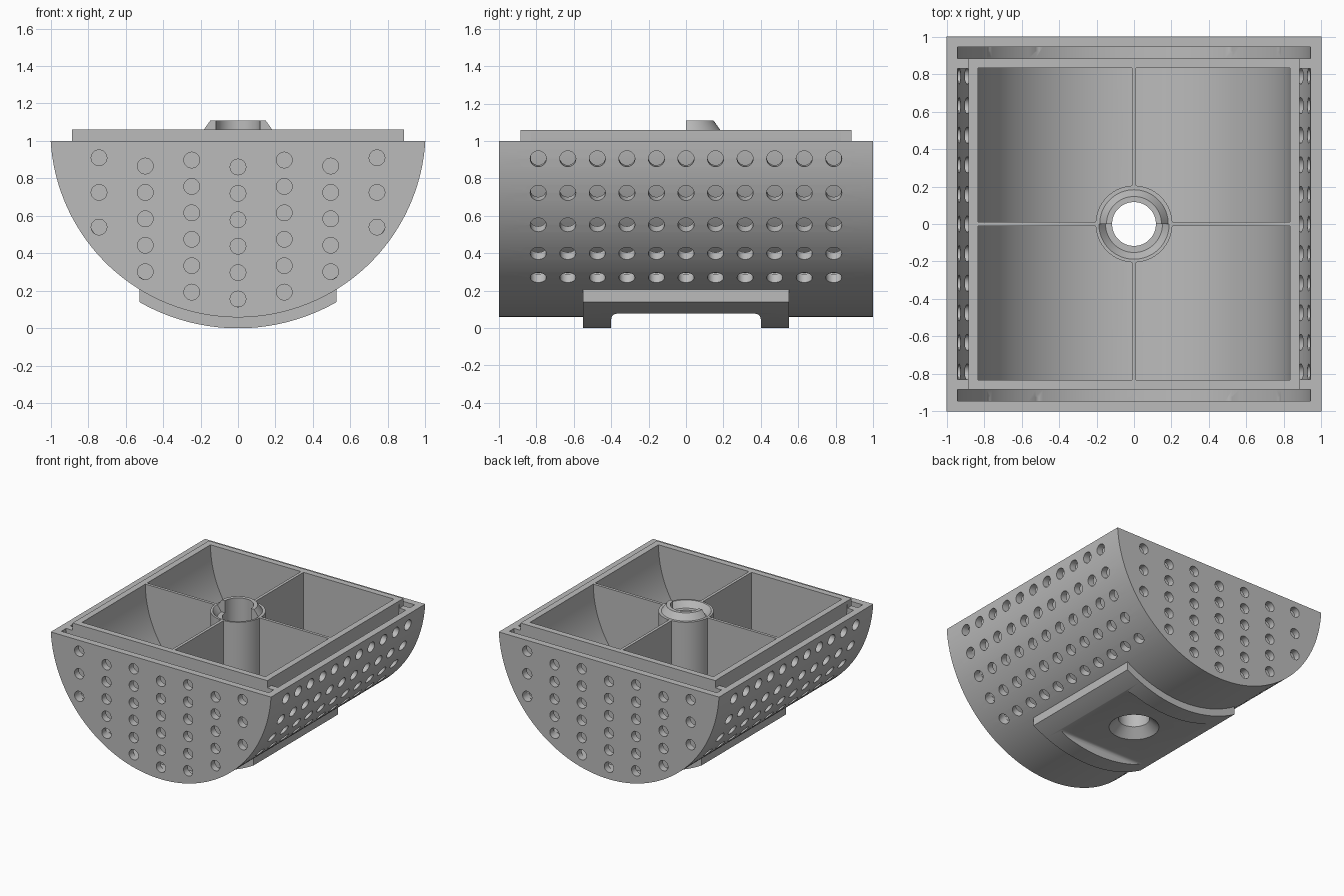
import bpy
import bmesh
from math import sin, cos, pi, radians, asin
from mathutils import Matrix, Vector

AXIS_Z = 1.06      # height of the axis shared by all curved surfaces
TOP = 1.3          # cutters reach above the rim

cube = bpy.data.objects.get("Cube")
if cube:
    bpy.data.objects.remove(cube, do_unlink=True)

grey = bpy.data.materials.new("plain_grey")
grey.use_nodes = True
colour = (0.5, 0.5, 0.5, 1)
grey.diffuse_color = colour
grey.node_tree.nodes["Principled BSDF"].inputs["Base Color"].default_value = colour


def arc(radius, start, end, steps=64):
    """Points (x, z) on a circle round the axis; 0 is +x, 90 degrees is down."""
    angles = [radians(start + (end - start) * i / steps) for i in range(steps + 1)]
    return [(radius * cos(a), AXIS_Z - radius * sin(a)) for a in angles]


def prism(bm, profile, low, high, along="y"):
    """Extrude a profile of (side, z) points along x or y."""
    def place(p, d):
        return (p[0], d, p[1]) if along == "y" else (d, p[0], p[1])
    ends = [[bm.verts.new(place(p, d)) for p in profile] for d in (low, high)]
    n = len(profile)
    bm.faces.new(ends[0])
    bm.faces.new(ends[1][::-1])
    for i in range(n):
        j = (i + 1) % n
        bm.faces.new((ends[0][i], ends[1][i], ends[1][j], ends[0][j]))


def box(bm, x, y, z):
    prism(bm, [(x[0], z[0]), (x[1], z[0]), (x[1], z[1]), (x[0], z[1])], *y)


def half_lathe(bm, profile, start, steps=32):
    """Turn a closed (radius, z) profile half way round z."""
    rings = []
    for i in range(steps + 1):
        a = start + pi * i / steps
        rings.append([bm.verts.new((r * cos(a), r * sin(a), z)) for r, z in profile])
    n = len(profile)
    for a, b in zip(rings, rings[1:]):
        for i in range(n):
            j = (i + 1) % n
            bm.faces.new((a[i], b[i], b[j], a[j]))
    bm.faces.new(rings[0])
    bm.faces.new(rings[-1][::-1])


def peg(bm, centre, direction, r1, r2, depth, sides=24):
    turn = Vector(direction).to_track_quat("Z", "Y").to_matrix().to_4x4()
    bmesh.ops.create_cone(bm, cap_ends=True, segments=sides, radius1=r1, radius2=r2,
                          depth=depth, matrix=Matrix.Translation(centre) @ turn)


def finish(name, bm):
    bmesh.ops.recalc_face_normals(bm, faces=bm.faces)
    mesh = bpy.data.meshes.new(name)
    bm.to_mesh(mesh)
    bm.free()
    mesh.materials.append(grey)
    obj = bpy.data.objects.new(name, mesh)
    bpy.context.collection.objects.link(obj)
    return obj


def select(obj):
    bpy.ops.object.select_all(action="DESELECT")
    obj.select_set(True)
    bpy.context.view_layer.objects.active = obj


def combine(target, bm, operation="DIFFERENCE"):
    tool = finish("cutter", bm)
    tool.hide_render = True
    mod = target.modifiers.new("combine", "BOOLEAN")
    mod.operation = operation
    mod.solver = "EXACT"
    mod.object = tool
    select(target)
    bpy.ops.object.modifier_apply(modifier=mod.name)
    bpy.data.objects.remove(tool, do_unlink=True)


def smooth(obj):
    select(obj)
    bpy.ops.object.shade_smooth_by_angle(angle=radians(30))


# Half-round body, flat at the rim
R = 1.002
tilt = asin(0.06 / R) * 180 / pi
bm = bmesh.new()
prism(bm, arc(R, tilt, 180 - tilt), -1, 1)
body = finish("body", bm)

# Raised lip on the rim
bm = bmesh.new()
box(bm, (-0.885, 0.885), (-0.885, 0.885), (0.9, AXIS_Z))
combine(body, bm, "UNION")

# Curved foot pad underneath
half = asin(0.525 / 1.06) * 180 / pi
bm = bmesh.new()
prism(bm, arc(1.06, 90 - half, 90 + half, 32) + [(-0.525, 0.208), (0.525, 0.208)], -0.55, 0.55)
combine(body, bm, "UNION")

# Main cavity, end slots, curved side slots and the pocket in the foot
bm = bmesh.new()
prism(bm, arc(0.833, 0, 180) + [(-0.833, TOP), (0.833, TOP)], -0.833, 0.833)
for low, high in ((-0.945, -0.884), (0.884, 0.945)):
    prism(bm, arc(0.945, 0, 180) + [(-0.945, TOP), (0.945, TOP)], low, high)
side_slot = arc(0.945, 0, 60, 24) + arc(0.884, 60, 0, 24) + [(0.884, TOP), (0.945, TOP)]
for side in (-1, 1):
    prism(bm, [(side * x, z) for x, z in side_slot], -0.83, 0.83)
corner = [(0.37 + 0.03 * cos(a), 0.047 + 0.03 * sin(a)) for a in [pi * i / 12 for i in range(7)]]
pocket = [(0.4, -0.2)] + corner + [(-y, z) for y, z in corner[::-1]] + [(-0.4, -0.2)]
prism(bm, pocket, -0.6, 0.6, "x")
combine(body, bm)

# Countersunk hole through the floor
bm = bmesh.new()
peg(bm, (0, 0, 0.075), (0, 0, 1), 0.265, 0.115, 0.15, 48)
combine(body, bm)
bm = bmesh.new()
peg(bm, (0, 0, 0.2), (0, 0, 1), 0.117, 0.117, 0.3, 64)
combine(body, bm)

# Perforations: radial rows on the sides, columns on both ends
bm = bmesh.new()
for side in (-1, 1):
    for row in range(5):
        a = radians(8.9 + 10.8 * row)
        out = Vector((side * cos(a), 0, -sin(a)))
        for i in range(-5, 6):
            centre = out * 0.98 + Vector((0, 0.158 * i, AXIS_Z))
            peg(bm, centre, out, 0.043, 0.043, 0.12)
columns = [(0, 0.861, 0.141, 6), (0.247, 0.898, 0.141, 6),
           (0.495, 0.866, 0.141, 5), (0.742, 0.91, 0.185, 3)]
for x, top, step, count in columns:
    for px in sorted({-x, x}):
        for i in range(count):
            for y in (-0.98, 0.98):
                peg(bm, (px, y, top - step * i), (0, 1, 0), 0.042, 0.042, 0.12)
combine(body, bm)
smooth(body)

# Thin crossing partitions
bm = bmesh.new()
for side in (-1, 1):
    box(bm, (-0.012, 0.012), sorted((side * 0.195, side * 0.838)), (0.2, AXIS_Z))
    wall = [p for p in arc(0.838, 0, 76, 48)] + [(0.195, 0.235), (0.195, AXIS_Z)]
    prism(bm, [(side * x, z) for x, z in wall], -0.012, 0.012)
finish("partitions", bm)

# Centre column: raised half collar at the back, matching socket at the front
bm = bmesh.new()
base = [(0.117, 0.16), (0.205, 0.16), (0.205, AXIS_Z)]
half_lathe(bm, base + [(0.183, AXIS_Z), (0.147, 1.11), (0.117, 1.11)], 0)
half_lathe(bm, base + [(0.188, AXIS_Z), (0.152, 1.01), (0.117, 1.01)], pi)
smooth(finish("centre_column", bm))
